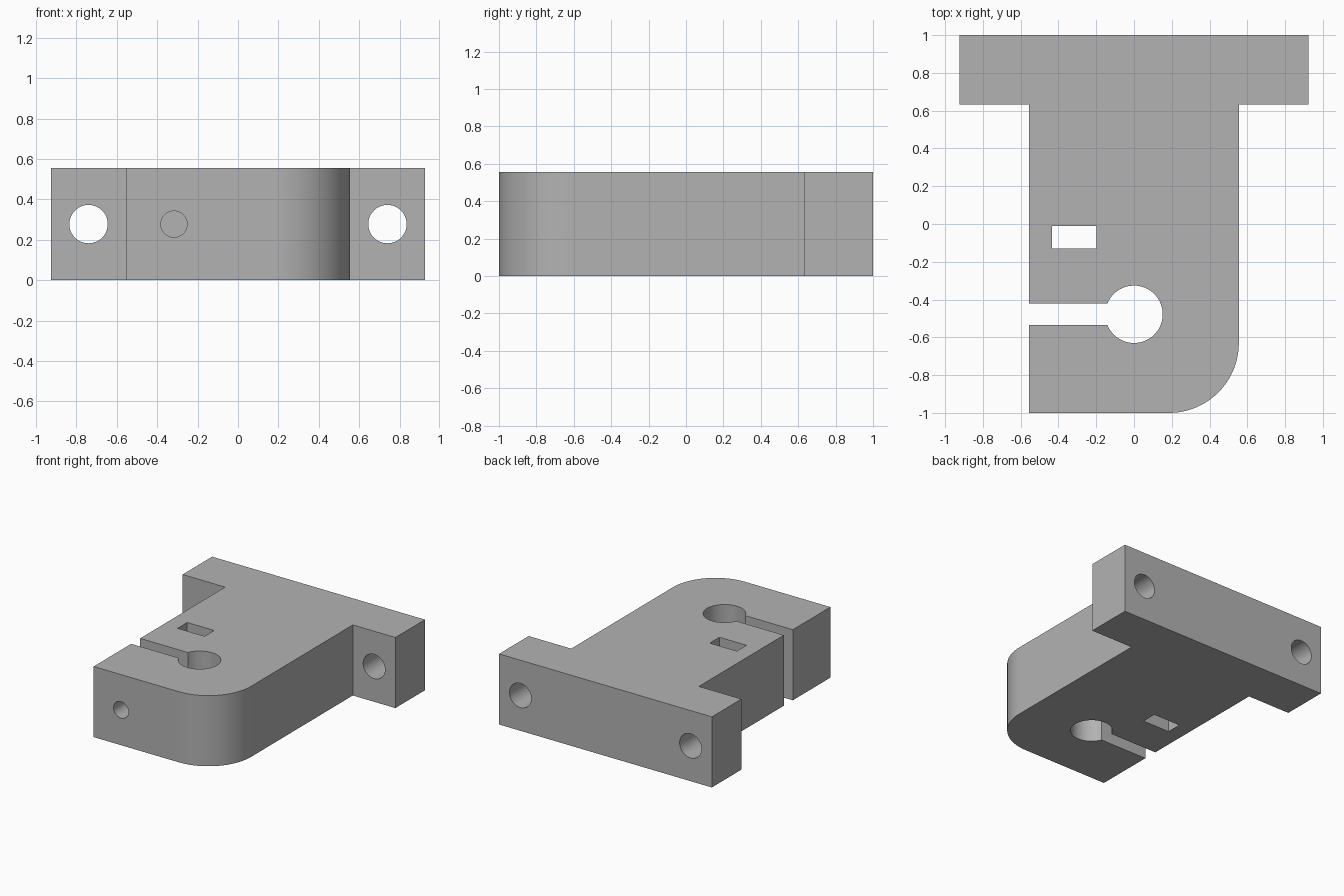
import bpy
import bmesh
from math import asin, cos, pi, radians, sin
from mathutils import Vector

HEIGHT = 0.555
MID = HEIGHT / 2

if "Cube" in bpy.data.objects:
    bpy.data.objects.remove(bpy.data.objects["Cube"])

grey = bpy.data.materials.new("plain grey")
grey.use_nodes = True
color = (0.45, 0.45, 0.45, 1)
grey.diffuse_color = color
grey.node_tree.nodes["Principled BSDF"].inputs["Base Color"].default_value = color


def arc(cx, cy, radius, start, end, steps):
    angles = [start + (end - start) * i / steps for i in range(steps + 1)]
    return [(cx + radius * cos(a), cy + radius * sin(a)) for a in angles]


def extrude_profile(name, points, height):
    bm = bmesh.new()
    face = bm.faces.new([bm.verts.new((x, y, 0)) for x, y in points])
    result = bmesh.ops.extrude_face_region(bm, geom=[face])
    top = [v for v in result["geom"] if isinstance(v, bmesh.types.BMVert)]
    bmesh.ops.translate(bm, verts=top, vec=(0, 0, height))
    bmesh.ops.recalc_face_normals(bm, faces=bm.faces)
    mesh = bpy.data.meshes.new(name)
    bm.to_mesh(mesh)
    bm.free()
    obj = bpy.data.objects.new(name, mesh)
    bpy.context.collection.objects.link(obj)
    mesh.materials.append(grey)
    return obj


def cut(target, cutter):
    cutter.hide_render = True
    bpy.context.view_layer.objects.active = target
    mod = target.modifiers.new("cut", "BOOLEAN")
    mod.operation = "DIFFERENCE"
    mod.solver = "EXACT"
    mod.object = cutter
    bpy.ops.object.modifier_apply(modifier=mod.name)
    bpy.data.objects.remove(cutter)


def drill(target, x, radius, y0, y1):
    bpy.ops.mesh.primitive_cylinder_add(
        vertices=48, radius=radius, depth=y1 - y0,
        location=(x, (y0 + y1) / 2, MID), rotation=(pi / 2, 0, 0))
    cut(target, bpy.context.object)


# T-shaped block with one rounded corner and a split clamp bore
half, wing, step = 0.555, 0.925, 0.633
slot_y, slot_half, bore = -0.478, 0.056, 0.152
corner = 0.37
gap = asin(slot_half / bore)
outline = [(-half, -1)]
outline += arc(half - corner, -1 + corner, corner, -pi / 2, 0, 24)
outline += [(half, step), (wing, step), (wing, 1),
            (-wing, 1), (-wing, step), (-half, step)]
outline += [(-half, slot_y + slot_half)]
outline += arc(0, slot_y, bore, pi - gap, -pi + gap, 48)
outline += [(-half, slot_y - slot_half)]
block = extrude_profile("clamp_block", outline, HEIGHT)

# Mounting holes through the wings
for side in (-1, 1):
    drill(block, side * 0.74, 0.095, 0.5, 1.1)

# Clamp screw hole, ending in the nut pocket
drill(block, -0.317, 0.065, -1.1, -0.07)

# Nut pocket through the full height
bpy.ops.mesh.primitive_cube_add(size=1, location=(-0.317, -0.07, MID))
pocket = bpy.context.object
pocket.scale = (0.235, 0.12, 1)
cut(block, pocket)

# Smooth curved walls, keep planar walls flat
bpy.ops.object.select_all(action="DESELECT")
block.select_set(True)
bpy.context.view_layer.objects.active = block
bpy.ops.object.shade_smooth_by_angle(angle=radians(30))
for face in block.data.polygons:
    if max(abs(c) for c in Vector(face.normal)) > 0.9999:
        face.use_smooth = False
